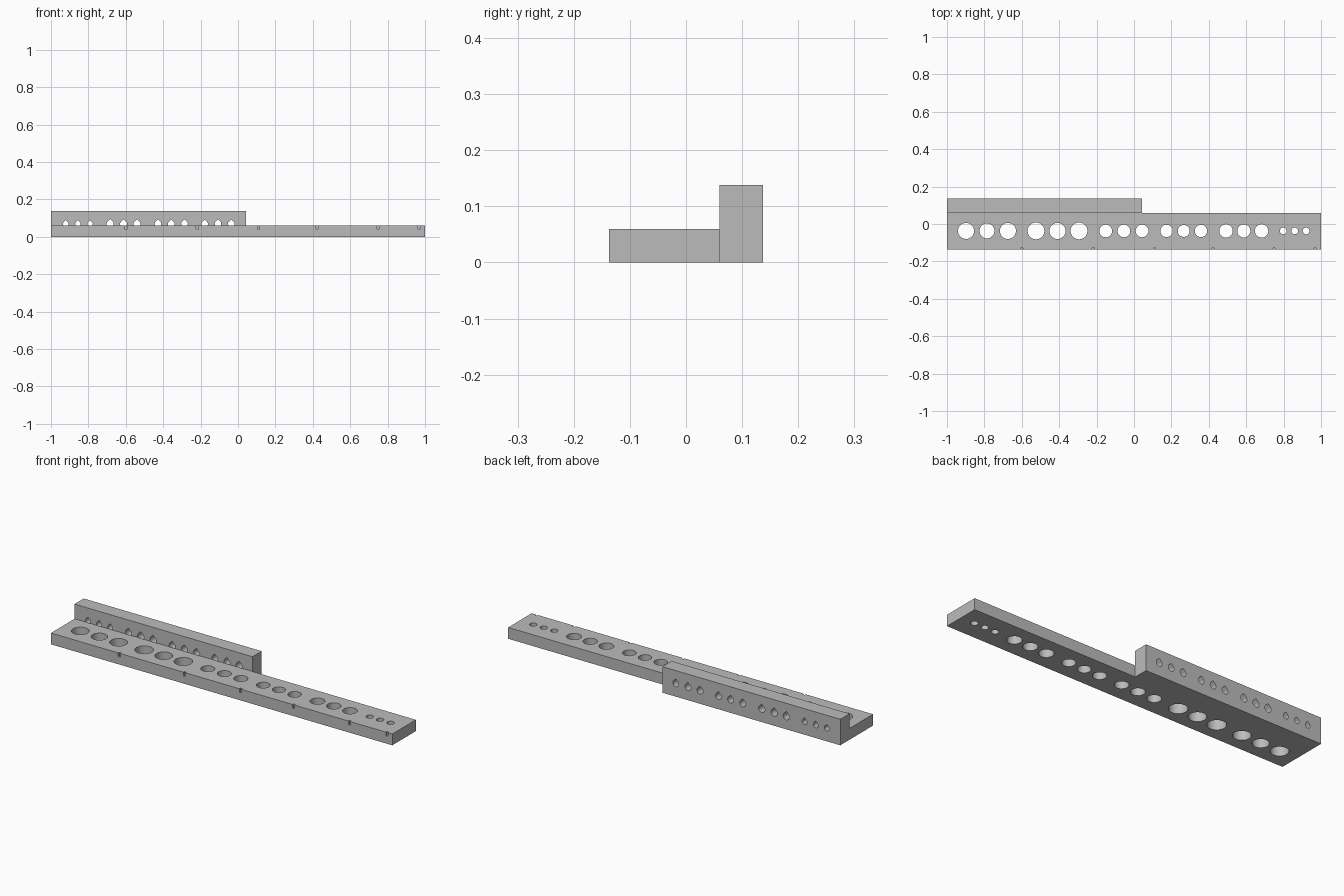
import bpy, bmesh, math
from mathutils import Vector

default = bpy.data.objects.get("Cube")
if default:
    bpy.data.objects.remove(default)

grey = bpy.data.materials.new("metal_grey")
grey.use_nodes = True
grey.diffuse_color = (0.5, 0.5, 0.5, 1)
grey.node_tree.nodes["Principled BSDF"].inputs["Base Color"].default_value = (0.5, 0.5, 0.5, 1)


def add_box(bm, lo, hi):
    lo, hi = Vector(lo), Vector(hi)
    verts = bmesh.ops.create_cube(bm, size=1)["verts"]
    for v in verts:
        v.co = (lo + hi) / 2 + v.co * (hi - lo)


def add_prism(bm, outline, offset):
    """Extrude a closed outline along an offset."""
    face = bm.faces.new([bm.verts.new(p) for p in outline])
    moved = bmesh.ops.extrude_face_region(bm, geom=[face])["geom"]
    bmesh.ops.translate(bm, vec=offset, verts=[v for v in moved if isinstance(v, bmesh.types.BMVert)])


def finish(bm, name):
    bmesh.ops.recalc_face_normals(bm, faces=bm.faces)
    mesh = bpy.data.meshes.new(name)
    bm.to_mesh(mesh)
    bm.free()
    mesh.materials.append(grey)
    obj = bpy.data.objects.new(name, mesh)
    bpy.context.collection.objects.link(obj)
    return obj


def cut(obj, cutter):
    cutter.hide_render = True
    mod = obj.modifiers.new("holes", "BOOLEAN")
    mod.operation, mod.solver, mod.object = "DIFFERENCE", "EXACT", cutter
    bpy.ops.object.select_all(action="DESELECT")
    bpy.context.view_layer.objects.active = obj
    obj.select_set(True)
    bpy.ops.object.modifier_apply(modifier=mod.name)
    bpy.data.objects.remove(cutter)
    bpy.ops.object.shade_smooth_by_angle(angle=math.radians(30))


FRONT, STEP, BACK = -0.137, 0.06, 0.137
BASE_TOP, RAIL_TOP = 0.06, 0.138

# Base plate and upright rail
bm = bmesh.new()
add_box(bm, (-1, FRONT, 0), (1, STEP, BASE_TOP))
base = finish(bm, "base_plate")
bm = bmesh.new()
add_box(bm, (-1, STEP, 0), (0.043, BACK, RAIL_TOP))
rail = finish(bm, "upright_rail")

# Vertical holes in groups of three: middle x, spacing, outer radius, middle radius
bm = bmesh.new()
for mid, gap, outer, inner in [(-0.786, 0.112, 0.043, 0.04), (-0.409, 0.115, 0.045, 0.043),
                               (-0.054, 0.097, 0.034, 0.034), (0.266, 0.092, 0.033, 0.032),
                               (0.587, 0.095, 0.036, 0.035), (0.859, 0.061, 0.018, 0.018)]:
    for i in (-1, 0, 1):
        r = outer if i else inner
        ring = [(mid + i * gap + r * math.cos(a * math.tau / 32), -0.037 + r * math.sin(a * math.tau / 32), -0.05)
                for a in range(32)]
        add_prism(bm, ring, (0, 0, 0.2))

# Small index notches along the top front edge
for x in (-0.6, -0.218, 0.11, 0.422, 0.748, 0.968):
    add_box(bm, (x - 0.006, FRONT - 0.02, 0.041), (x + 0.006, FRONT + 0.009, BASE_TOP + 0.02))
cut(base, finish(bm, "base_cutter"))

# Pointed drop-shaped holes through the rail, in groups of three
bm = bmesh.new()
for mid, gap, r in [(-0.856, 0.065, 0.0145), (-0.612, 0.072, 0.0185),
                    (-0.357, 0.071, 0.0175), (-0.107, 0.071, 0.0175)]:
    for i in (-1, 0, 1):
        x = mid + i * gap
        arc = [math.radians(140 + 260 * k / 20) for k in range(21)]
        drop = [(x + r * math.cos(a), STEP - 0.05, 0.069 + r * math.sin(a)) for a in arc]
        drop.append((x, STEP - 0.05, 0.069 + r * 1.4))
        add_prism(bm, drop, (0, 0.2, 0))
cut(rail, finish(bm, "rail_cutter"))
